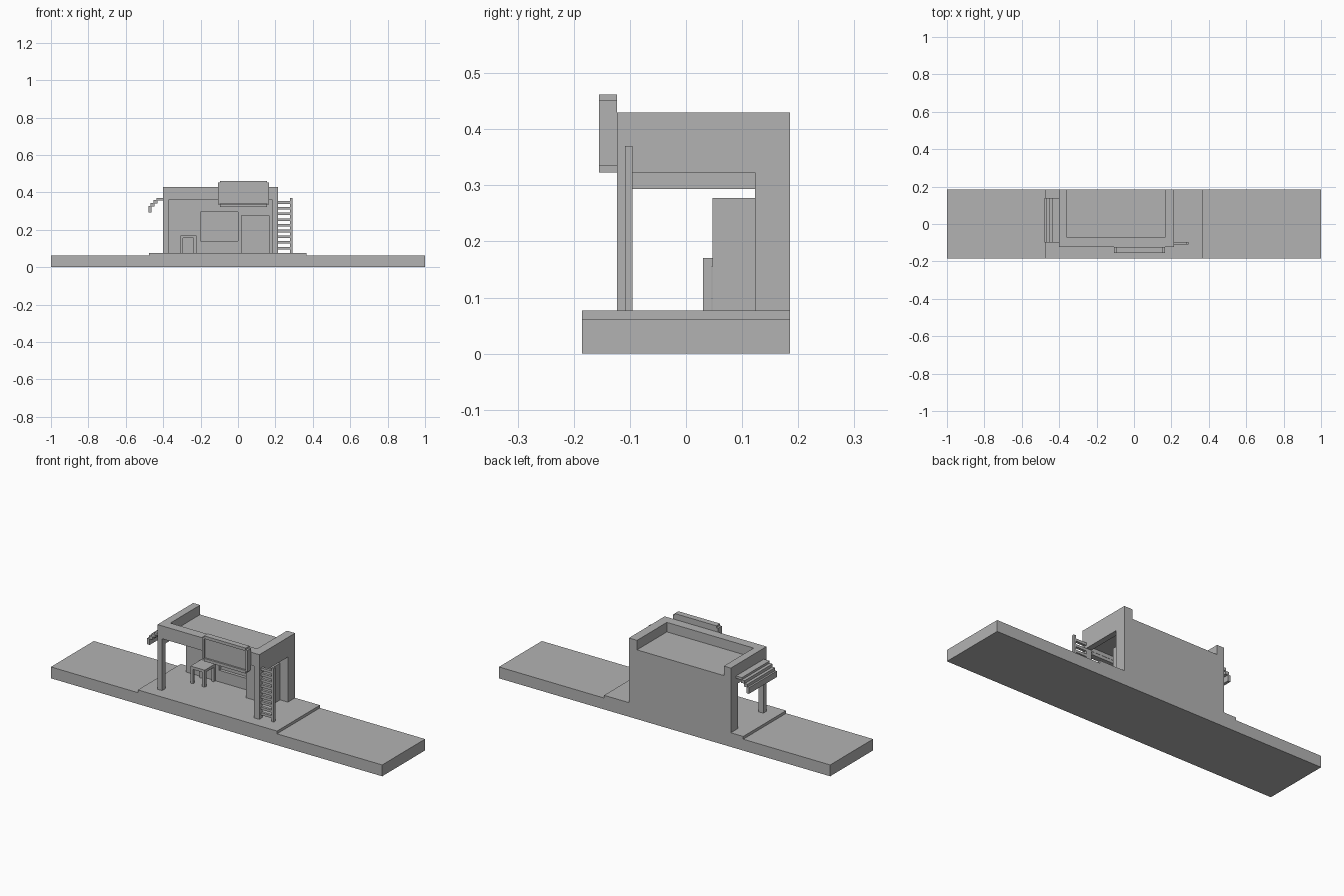
import bpy

cube = bpy.data.objects.get("Cube")
if cube:
    bpy.data.objects.remove(cube, do_unlink=True)

grey = bpy.data.materials.new("plain_grey")
grey.use_nodes = True
colour = (0.45, 0.45, 0.45, 1)
grey.diffuse_color = colour
grey.node_tree.nodes["Principled BSDF"].inputs["Base Color"].default_value = colour


def box(name, xs, ys, zs):
    """Box between the given low and high limits on each axis."""
    verts = [(x, y, z) for x in xs for y in ys for z in zs]
    faces = [(0, 1, 3, 2), (4, 6, 7, 5), (0, 4, 5, 1),
             (2, 3, 7, 6), (0, 2, 6, 4), (1, 5, 7, 3)]
    mesh = bpy.data.meshes.new(name)
    mesh.from_pydata(verts, [], faces)
    mesh.materials.append(grey)
    obj = bpy.data.objects.new(name, mesh)
    bpy.context.collection.objects.link(obj)
    return obj


def cut(target, xs, ys, zs):
    """Remove a box-shaped volume from the target."""
    cutter = box("cutter", xs, ys, zs)
    cutter.hide_render = True
    mod = target.modifiers.new("cut", "BOOLEAN")
    mod.operation = "DIFFERENCE"
    mod.solver = "EXACT"
    mod.object = cutter
    bpy.context.view_layer.objects.active = target
    bpy.ops.object.modifier_apply(modifier=mod.name)
    bpy.data.objects.remove(cutter, do_unlink=True)


# Ground strip and raised floor
STEP, FLOOR, BACK = 0.062, 0.077, 0.123
box("ground_strip", (-1, 1), (-0.185, 0.185), (0, STEP))
box("floor_slab", (-0.475, 0.365), (-0.185, 0.185), (STEP, FLOOR))

# Shelter shell: open front, open sides, sunken roof, window niche
shell = box("shelter_shell", (-0.40, 0.215), (-0.123, 0.185), (FLOOR, 0.43))
cut(shell, (-0.372, 0.184), (-0.3, BACK), (0, 0.36))
cut(shell, (-1, 1), (-0.095, BACK), (0, 0.323))
cut(shell, (-0.358, 0.166), (-0.072, 0.3), (0.378, 0.6))
cut(shell, (-0.2, 0), (0, 0.14), (0.14, 0.295))

# Cabinet against the back wall
box("cabinet", (0.016, 0.168), (0.047, BACK), (FLOOR, 0.277))

# Table
box("table_top", (-0.308, -0.222), (0.03, BACK), (0.155, 0.17))
for x in (-0.308, -0.237):
    for y in (0.03, BACK - 0.015):
        box("table_leg", (x, x + 0.015), (y, y + 0.015), (FLOOR, 0.155))

# Sign panel with a bar frame
SIGN_Y = (-0.155, -0.123)
box("sign_panel", (-0.097, 0.155), (-0.147, -0.123), (0.34, 0.447))
for z in (0.323, 0.446):
    box("sign_rail", (-0.097, 0.155), SIGN_Y, (z, z + 0.016))
for x in (-0.108, 0.155):
    box("sign_side", (x, x + 0.011), SIGN_Y, (0.334, 0.452))

# Ladder fixed to the front corner
LADDER_Y = (-0.109, -0.095)
box("ladder_rail", (0.278, 0.292), LADDER_Y, (FLOOR, 0.37))
for i in range(9):
    z = 0.095 + i * 0.0305
    box("ladder_rung", (0.215, 0.278), LADDER_Y, (z, z + 0.014))

# Stepped awning on the far side
slats = [(-0.435, -0.40, 0.357, 0.37), (-0.452, -0.43, 0.341, 0.358),
         (-0.468, -0.447, 0.325, 0.342), (-0.478, -0.463, 0.293, 0.326)]
for x0, x1, z0, z1 in slats:
    box("awning_slat", (x0, x1), (-0.10, 0.14), (z0, z1))
